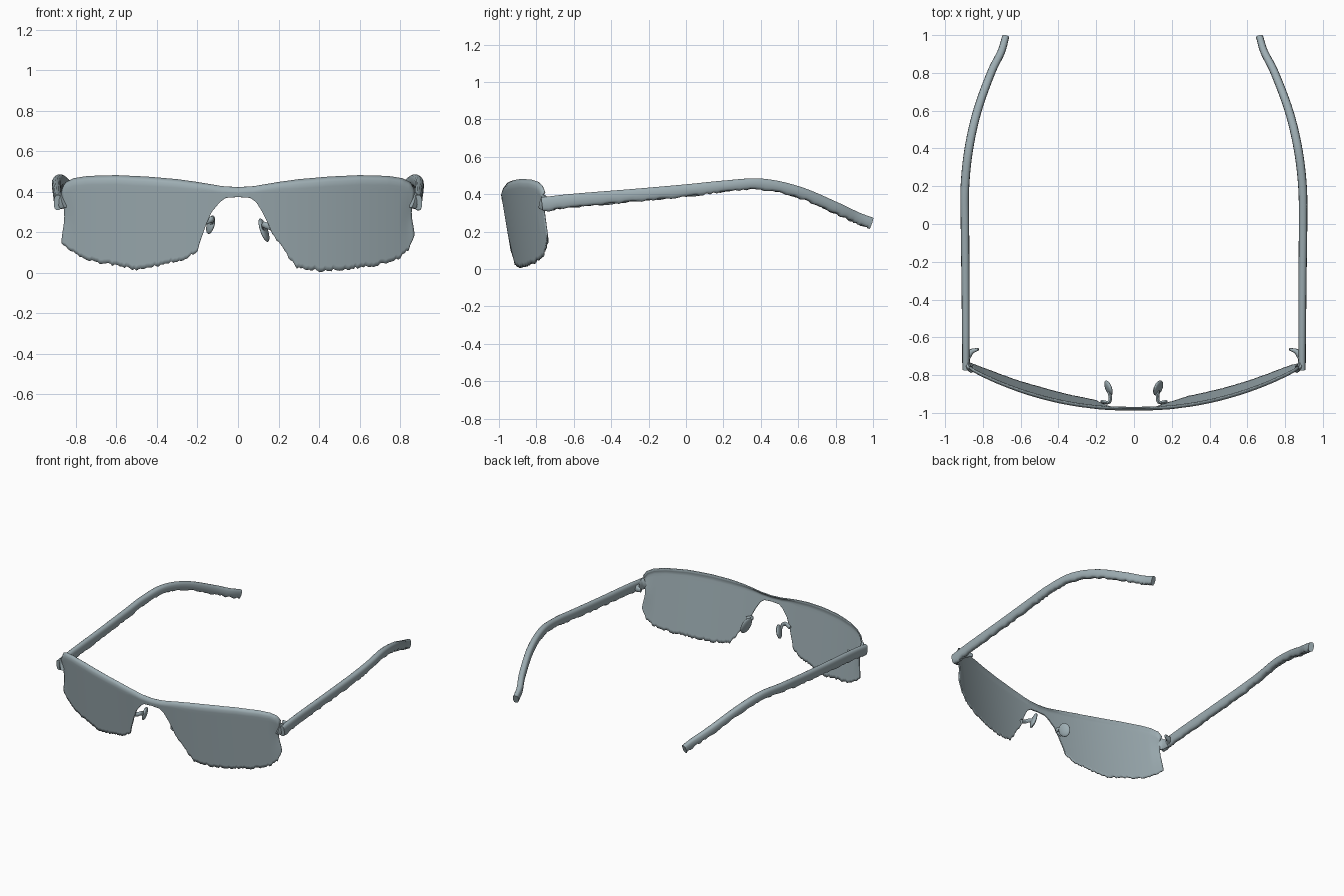
import bpy, bmesh, math, random
from mathutils import Vector

if "Cube" in bpy.data.objects:
    bpy.data.objects.remove(bpy.data.objects["Cube"])

random.seed(4)


def material(name, rgb):
    m = bpy.data.materials.new(name)
    m.diffuse_color = (*rgb, 1)
    m.use_nodes = True
    m.node_tree.nodes["Principled BSDF"].inputs["Base Color"].default_value = m.diffuse_color
    return m


GREY = material("slate grey", (0.34, 0.42, 0.45))


def finish(name, bm, angle=50):
    bmesh.ops.recalc_face_normals(bm, faces=bm.faces)
    me = bpy.data.meshes.new(name)
    bm.to_mesh(me)
    bm.free()
    me.materials.append(GREY)
    ob = bpy.data.objects.new(name, me)
    bpy.context.collection.objects.link(ob)
    bpy.ops.object.select_all(action='DESELECT')
    ob.select_set(True)
    bpy.context.view_layer.objects.active = ob
    bpy.ops.object.shade_smooth_by_angle(angle=math.radians(angle))
    return ob


def lerp(table, x):
    for (x0, z0), (x1, z1) in zip(table, table[1:]):
        if x <= x1:
            return z0 + (z1 - z0) * max(0, (x - x0) / (x1 - x0))
    return table[-1][1]


def smooth_path(pts, steps):
    """Catmull-Rom samples through the points."""
    p = [Vector(q) for q in pts]
    p = [2 * p[0] - p[1]] + p + [2 * p[-1] - p[-2]]
    out = []
    for i in range(1, len(p) - 2):
        a, b, c, d = p[i - 1:i + 3]
        for k in range(steps):
            t = k / steps
            out.append(0.5 * (2 * b + (c - a) * t + (2 * a - 5 * b + 4 * c - d) * t * t
                              + (3 * b - a - 3 * c + d) * t ** 3))
    return out + [p[-2]]


def sweep(name, path, width, height, sides=14, power=0.75, ragged=0.0):
    """Rounded bar along a path; width and height are functions of 0..1."""
    bm = bmesh.new()
    rings = []
    for i, c in enumerate(path):
        t = i / (len(path) - 1)
        d = (path[min(i + 1, len(path) - 1)] - path[max(i - 1, 0)]).normalized()
        side = d.cross(Vector((0, 0, 1))).normalized()
        up = side.cross(d)
        jag = random.uniform(-ragged, ragged)
        ring = []
        for k in range(sides):
            a = 2 * math.pi * k / sides
            ca, sa = math.cos(a), math.sin(a)
            u = math.copysign(abs(ca) ** power, ca) * width(t) / 2
            v = math.copysign(abs(sa) ** power, sa) * height(t) / 2
            ring.append(bm.verts.new(c + side * u + up * (v + (jag if sa < -0.5 else 0))))
        rings.append(ring)
    for r, s in zip(rings, rings[1:]):
        for k in range(sides):
            bm.faces.new((r[k], r[(k + 1) % sides], s[(k + 1) % sides], s[k]))
    bm.faces.new(rings[0])
    bm.faces.new(rings[-1])
    return finish(name, bm)


# One-piece wraparound lens: outline tables of (x, z), swept over a curved shield
TOP = [(0, .42), (.08, .425), (.2, .446), (.3, .46), (.45, .473), (.6, .48), (.74, .476),
       (.81, .465), (.85, .445), (.87, .41)]
LOW_RIGHT = [(0, .374), (.06, .37), (.09, .348), (.12, .30), (.145, .25), (.17, .195), (.22, .12),
             (.29, .022), (.42, .01), (.55, .02), (.68, .035), (.79, .07), (.84, .11), (.87, .18)]
LOW_LEFT = [(0, .374), (.06, .37), (.09, .348), (.13, .30), (.165, .22), (.2, .11), (.26, .065),
            (.36, .045), (.43, .03), (.5, .01), (.58, .035), (.7, .05), (.8, .09), (.87, .15)]


def shield_y(x, z):
    return -0.992 + 0.285 * x * x + 0.13 * (0.45 - z)


bm = bmesh.new()
COLS, ROWS = 174, 20
grid = []
for i in range(COLS + 1):
    x = -0.87 + 1.74 * i / COLS
    top = lerp(TOP, abs(x))
    low = lerp(LOW_RIGHT if x > 0 else LOW_LEFT, abs(x))
    if abs(x) > 0.16:
        low = max(0.002, low + random.uniform(-0.007, 0.007))
    col = []
    for j in range(ROWS + 1):
        t = j / ROWS
        z = low + (top - low) * t
        # the side edges wander slightly; the upper rim rolls back
        edge = max(0, abs(x) - 0.80) / 0.07
        dx = -math.copysign(0.014 * edge * math.sin(math.pi * t) ** 2, x)
        roll = 0.018 * max(0, (z - top + 0.03) / 0.03) ** 2
        col.append(bm.verts.new((x + dx, shield_y(x, z) + roll, z)))
    grid.append(col)
for a, b in zip(grid, grid[1:]):
    for j in range(ROWS):
        bm.faces.new((a[j], b[j], b[j + 1], a[j + 1]))
lens = finish("lens_shield", bm)
thick = lens.modifiers.new("thickness", 'SOLIDIFY')
thick.thickness = 0.007
thick.offset = 0

# Temple arms, bowed outward then curling in and down behind the ear
ARM = [(.89, -.77, .345), (.89, -.6, .366), (.892, -.3, .392), (.895, 0, .42), (.892, .2, .442),
       (.868, .4, .454), (.82, .6, .412), (.745, .8, .328), (.69, .91, .276), (.665, .99, .246)]
for s, label in ((1, "right"), (-1, "left")):
    path = smooth_path([(s * (x + (0.015 * max(0, y) if s < 0 else 0)), y, z) for x, y, z in ARM], 10)
    sweep("temple_arm_" + label, path, lambda t: 0.038 + 0.008 * math.sin(math.pi * t),
          lambda t: 0.078 - 0.018 * min(1, t * 2), ragged=0.005)

    # Hinge: end piece joining lens and arm, with a small inner tab
    sweep("hinge_" + label, smooth_path([(s * .862, -.772, .36), (s * .88, -.75, .35), (s * .885, -.70, .345)], 4),
          lambda t: 0.03, lambda t: 0.085 - 0.02 * t, sides=10)
    sweep("hinge_tab_" + label, smooth_path([(s * .885, -.70, .35), (s * .86, -.675, .352), (s * .822, -.662, .355)], 4),
          lambda t: 0.045 - 0.033 * t, lambda t: 0.055 - 0.03 * t, sides=10)

# Nose pads on short bent wires
for s, label, cx, cz in ((1, "right", .128, .21), (-1, "left", .135, .237)):
    bm = bmesh.new()
    bmesh.ops.create_uvsphere(bm, u_segments=20, v_segments=12, radius=1)
    for v in bm.verts:
        x, y, z = v.co
        v.co = (s * (cx + 0.016 * x + 0.018 * z + 0.012 * y) if s > 0 else
                -(cx + 0.016 * x - 0.01 * z + 0.012 * y) + 0.0,
                -0.868 + 0.04 * y, cz + (0.058 if s > 0 else 0.046) * z)
        if s > 0:  # lower end leans outward
            v.co.x -= 0.036 * z
    finish("nose_pad_" + label, bm)
    sweep("pad_wire_" + label, smooth_path([(s * .172, -.94, cz + .01), (s * .135, -.945, cz + .025),
                                            (s * .125, -.92, cz + .025), (s * cx, -.88, cz + .005)], 5),
          lambda t: 0.018, lambda t: 0.03, sides=8, power=1)
